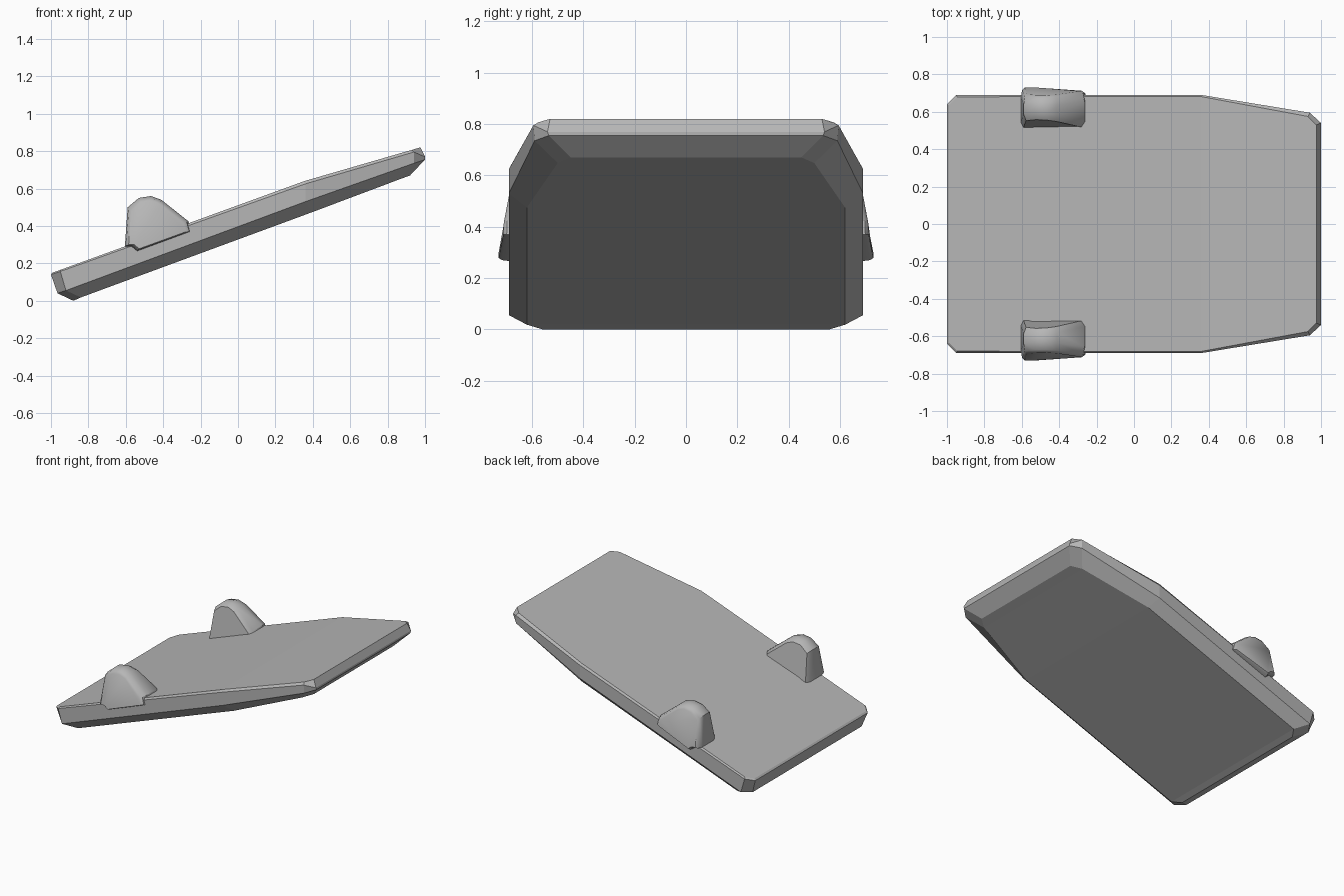
import bpy, bmesh, math

if "Cube" in bpy.data.objects:
    bpy.data.objects.remove(bpy.data.objects["Cube"])

grey = bpy.data.materials.new("plain grey")
grey.diffuse_color = (0.47, 0.47, 0.47, 1)
grey.use_nodes = True
grey.node_tree.nodes["Principled BSDF"].inputs["Base Color"].default_value = grey.diffuse_color


def loft(name, rings, strip_caps=False):
    """Skin closed rings of equal length, capping both ends."""
    bm = bmesh.new()
    vs = [[bm.verts.new(p) for p in r] for r in rings]
    n = len(rings[0])
    for a, b in zip(vs, vs[1:]):
        for i in range(n):
            j = (i + 1) % n
            bm.faces.new((a[i], a[j], b[j], b[i]))
    for r in (vs[0], vs[-1]):
        if strip_caps:  # quads straight across the width
            for i in range(n // 2 - 1):
                bm.faces.new((r[i], r[i + 1], r[n - 2 - i], r[n - 1 - i]))
        else:
            bm.faces.new(r)
    bmesh.ops.recalc_face_normals(bm, faces=bm.faces)
    me = bpy.data.meshes.new(name)
    bm.to_mesh(me)
    bm.free()
    ob = bpy.data.objects.new(name, me)
    bpy.context.collection.objects.link(ob)
    me.materials.append(grey)
    return ob


# Sloping panel: half outlines from underside to top, mirrored across y
halves = [
    [(-.88, .56, 0), (-.84, .62, .018), (.40, .62, .475), (.86, .50, .648), (.92, .45, .67)],
    [(-.965, .62, .04), (-.92, .69, .055), (.36, .69, .53), (.94, .59, .735), (1.0, .535, .755)],
    [(-1.0, .64, .14), (-.95, .69, .157), (.36, .69, .625), (.94, .595, .795), (1.0, .54, .77)],
    [(-.99, .635, .151), (-.945, .68, .167), (.355, .682, .64), (.93, .575, .807), (.975, .53, .82)],
]
rings = [h + [(x, -y, z) for x, y, z in reversed(h)] for h in halves]
loft("sloping_panel", rings, strip_caps=True)

# Side knobs: humped profile lofted across the panel edge, leaning inward
profile = [(-.605, .29), (-.59, .50), (-.53, .55), (-.465, .56), (-.41, .54),
           (-.265, .425), (-.25, .37), (-.54, .265), (-.57, .29)]
cx, cz = -.46, .36


def knob_ring(side, scale, inset, outer):
    ring = []
    for px, pz in profile:
        x, z = cx + (px - cx) * scale, cz + (pz - cz) * scale
        lean = .2 * max(0, z - (.505 + .36 * x))
        if outer:
            y = .73 - inset - lean - .08 * max(0, x + .5)
        else:
            y = .515 + inset + lean
        ring.append((x, side * y, z))
    return ring


for side, label in ((1, "back"), (-1, "front")):
    knob = loft(label + "_knob", [
        knob_ring(side, .90, 0, False),
        knob_ring(side, 1, .03, False),
        knob_ring(side, 1, .05, True),
        knob_ring(side, .95, .012, True),
        knob_ring(side, .86, 0, True),
    ])
    bpy.ops.object.select_all(action='DESELECT')
    knob.select_set(True)
    bpy.context.view_layer.objects.active = knob
    bpy.ops.object.shade_smooth_by_angle(angle=math.radians(35))
